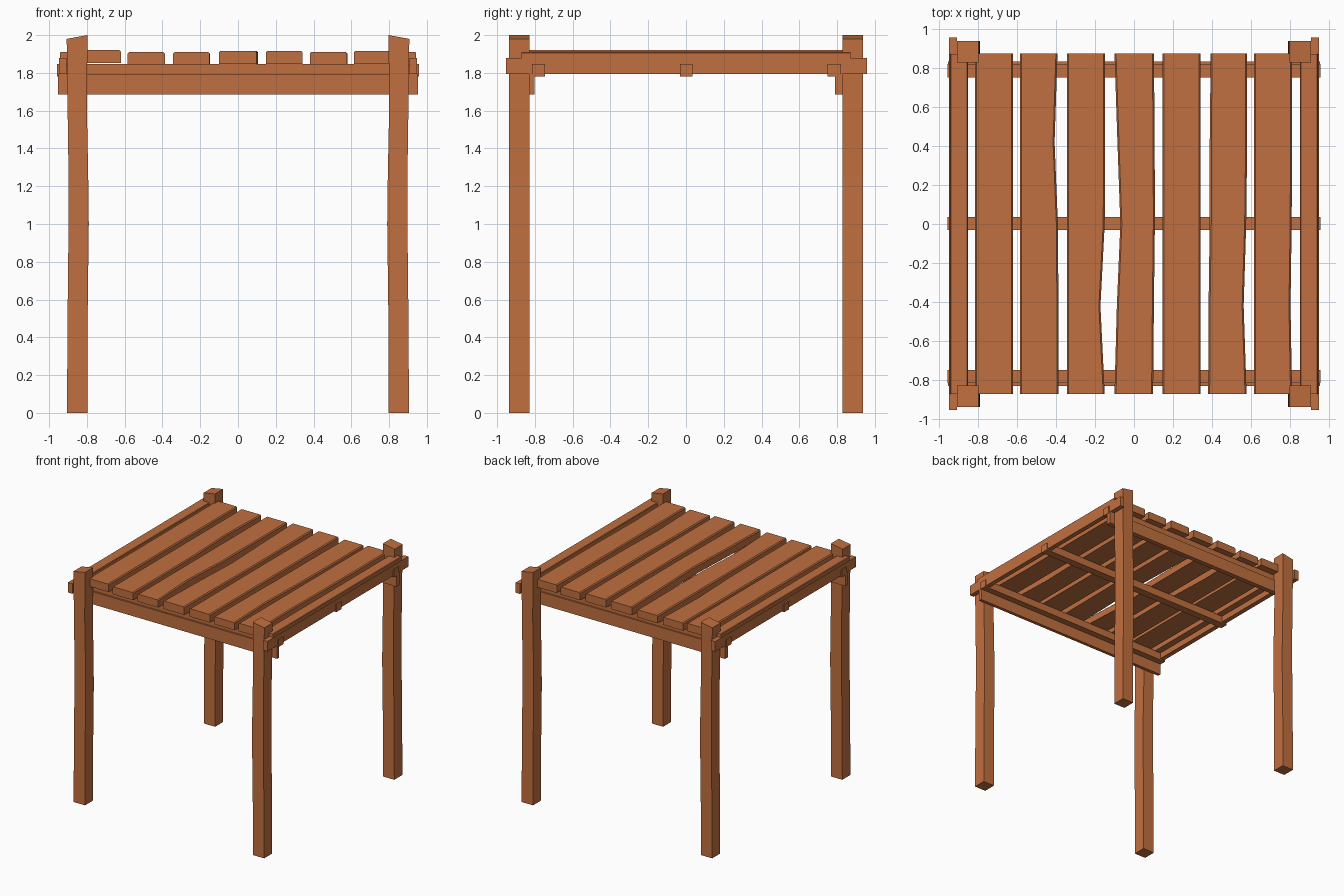
import bpy, bmesh

if "Cube" in bpy.data.objects:
    bpy.data.objects.remove(bpy.data.objects["Cube"])

wood = bpy.data.materials.new("warm_wood")
wood.diffuse_color = (0.53, 0.16, 0.05, 1)
wood.use_nodes = True
wood.node_tree.nodes["Principled BSDF"].inputs["Base Color"].default_value = wood.diffuse_color


def loft(name, rings):
    """Skin a list of equal-sized point rings and cap both ends."""
    bm = bmesh.new()
    loops = [[bm.verts.new(p) for p in ring] for ring in rings]
    n = len(loops[0])
    for a, b in zip(loops, loops[1:]):
        for i in range(n):
            j = (i + 1) % n
            bm.faces.new((a[i], a[j], b[j], b[i]))
    bm.faces.new(loops[0][::-1])
    bm.faces.new(loops[-1])
    bmesh.ops.recalc_face_normals(bm, faces=bm.faces)
    me = bpy.data.meshes.new(name)
    bm.to_mesh(me)
    bm.free()
    me.materials.append(wood)
    ob = bpy.data.objects.new(name, me)
    bpy.context.collection.objects.link(ob)
    return ob


def box(name, x0, x1, y0, y1, z0, z1):
    ring = lambda z: [(x0, y0, z), (x1, y0, z), (x1, y1, z), (x0, y1, z)]
    return loft(name, [ring(z0), ring(z1)])


def slat(name, stations, z0, z1, c=0.008):
    """Plank along y; stations are (y, left x, right x), top edges chamfered."""
    loft(name, [[(a, y, z0), (b, y, z0), (b, y, z1 - c), (b - c, y, z1),
                 (a + c, y, z1), (a, y, z1 - c)] for y, a, b in stations])


# Four slightly crooked corner posts with sloping tops
post_path = [(0, 0.797, 0.905), (0.45, 0.797, 0.903), (1.0, 0.79, 0.897),
             (1.25, 0.793, 0.897), (1.6, 0.80, 0.902), (1.98, 0.797, 0.907)]
for sx, side in ((-1, "left"), (1, "right")):
    for sy, end in ((-1, "front"), (1, "back")):
        y0, y1 = sy * 0.828, sy * 0.938
        rings = [[(sx * a, y0, z), (sx * b, y0, z), (sx * b, y1, z), (sx * a, y1, z)]
                 for z, a, b in post_path]
        rings[-1] = [(x, y, 2.0 if abs(x) < 0.85 else 1.98) for x, y, z in rings[-1]]
        loft(f"{end}_{side}_post", rings)

# Cross joists and the deep boards under the end ones
for name, y0, y1 in (("front_joist", -0.815, -0.747), ("middle_joist", -0.032, 0.035),
                     ("back_joist", 0.75, 0.82)):
    box(name, -0.957, 0.957, y0, y1, 1.782, 1.847)
box("front_beam", -0.953, 0.953, -0.83, -0.802, 1.685, 1.793)
box("back_beam", -0.953, 0.953, 0.79, 0.832, 1.685, 1.793)

# Outer side rails and narrow edge slats
for s, side in ((-1, "left"), (1, "right")):
    x0, x1 = sorted((s * 0.907, s * 0.948))
    box(f"{side}_rail", x0, x1, -0.953, 0.957, 1.793, 1.88)
    x0, x1 = sorted((s * 0.85, s * 0.943))
    slat(f"{side}_edge_slat", [(-0.87, x0, x1), (0.872, x0, x1)], 1.845, 1.91, 0.005)

# Seven worn roof slats: end y values, bottom z, top z, (y, left, right) stations
Y = (-0.87, -0.42, 0.0, 0.42, 0.875)
slats = [
    (1.853, 1.92, (-0.815,) * 5, (-0.62,) * 5),
    (1.845, 1.91, (-0.585,) * 5, (-0.387, -0.387, -0.39, -0.407, -0.392)),
    (1.845, 1.91, (-0.344,) * 5, (-0.15, -0.172, -0.15, -0.148, -0.148)),
    (1.848, 1.917, (-0.10, -0.088, -0.07, -0.085, -0.10), (0.098, 0.102, 0.107, 0.106, 0.102)),
    (1.848, 1.917, (0.147,) * 5, (0.342,) * 5),
    (1.845, 1.91, (0.38, 0.382, 0.388, 0.388, 0.393), (0.577, 0.562, 0.575, 0.58, 0.58)),
    (1.848, 1.917, (0.615,) * 5, (0.81, 0.802, 0.808, 0.81, 0.81)),
]
for i, (z0, z1, left, right) in enumerate(slats):
    slat(f"roof_slat_{i + 1}", list(zip(Y, left, right)), z0, z1)
